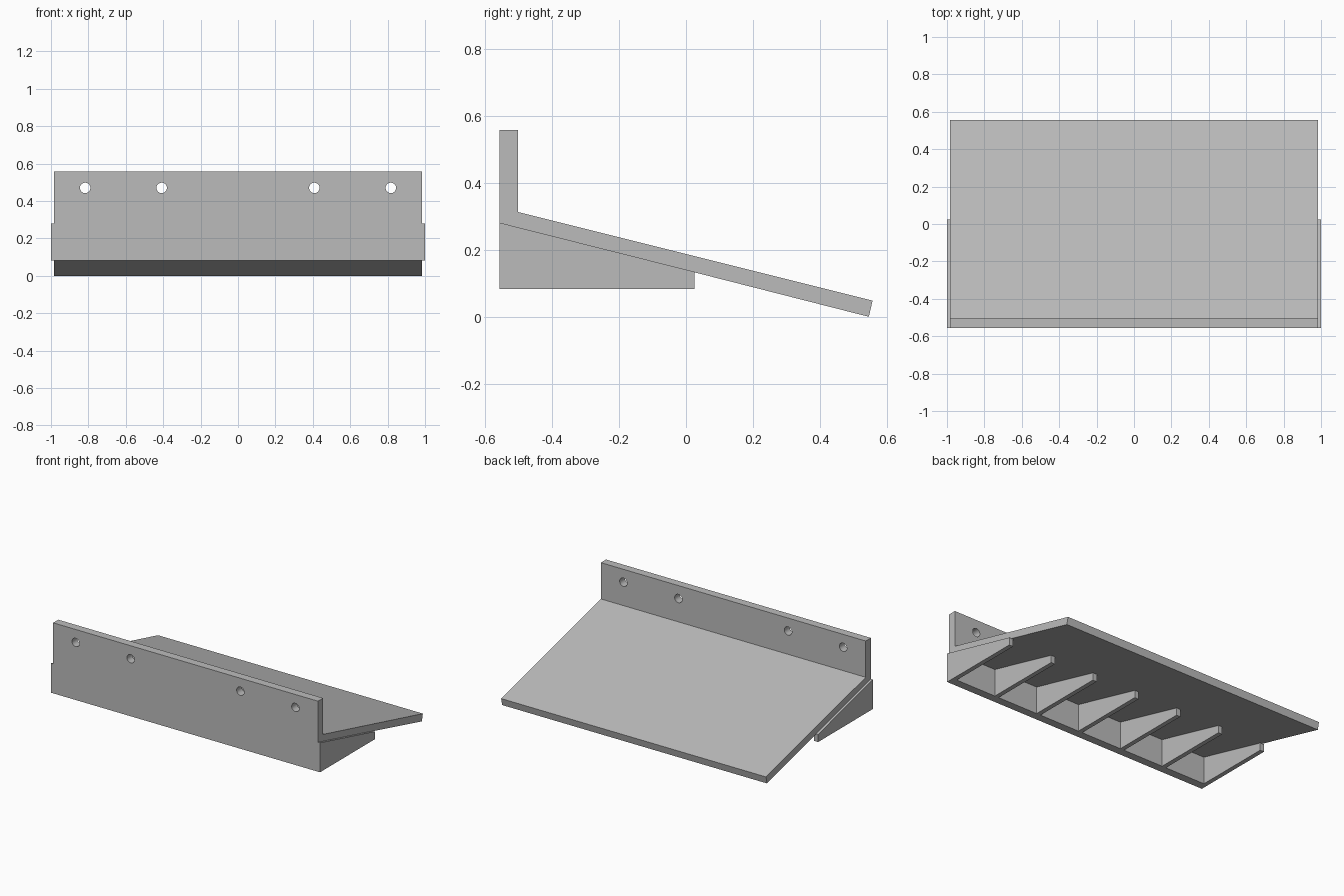
import bpy
import bmesh
from math import pi

cube = bpy.data.objects.get("Cube")
if cube:
    bpy.data.objects.remove(cube, do_unlink=True)

# Single grey finish
grey = bpy.data.materials.new("light_grey")
grey.use_nodes = True
colour = (0.5, 0.5, 0.5, 1)
grey.diffuse_color = colour
grey.node_tree.nodes["Principled BSDF"].inputs["Base Color"].default_value = colour

FRONT, WALL_BACK, RIB_END = -0.557, -0.502, 0.025
BASE = 0.083
RIB_COUNT, RIB_WIDTH = 7, 0.03
SLAB_HALF = 0.985


def underside(y):
    """Height of the sloping slab's lower face."""
    return 0.281 - 0.2518 * (y - FRONT)


def extrude_profile(name, profile, x_min, x_max):
    """Sweep a (y, z) outline along x."""
    bm = bmesh.new()
    face = bm.faces.new([bm.verts.new((x_min, y, z)) for y, z in profile])
    swept = bmesh.ops.extrude_face_region(bm, geom=[face])["geom"]
    verts = [v for v in swept if isinstance(v, bmesh.types.BMVert)]
    bmesh.ops.translate(bm, verts=verts, vec=(x_max - x_min, 0, 0))
    bmesh.ops.recalc_face_normals(bm, faces=bm.faces[:])
    mesh = bpy.data.meshes.new(name)
    bm.to_mesh(mesh)
    bm.free()
    mesh.materials.append(grey)
    obj = bpy.data.objects.new(name, mesh)
    bpy.context.collection.objects.link(obj)
    return obj


# Sloping shelf with upright mounting flange, one folded profile
shelf = extrude_profile("shelf_and_flange", [
    (FRONT, underside(FRONT)), (0.546, 0.0), (0.557, 0.048),
    (WALL_BACK, 0.313), (WALL_BACK, 0.557), (FRONT, 0.557),
], -SLAB_HALF, SLAB_HALF)

# Screw holes through the flange
for i, x in enumerate((-0.817, -0.408, 0.408, 0.817)):
    bpy.ops.mesh.primitive_cylinder_add(
        vertices=32, radius=0.028, depth=0.2,
        location=(x, FRONT, 0.47), rotation=(pi / 2, 0, 0))
    cutter = bpy.context.object
    cutter.name = f"screw_hole_cutter_{i + 1}"
    cutter.data.materials.append(grey)
    cutter.hide_render = True
    cutter.hide_set(True)
    cutter.display_type = 'WIRE'
    hole = shelf.modifiers.new(f"screw_hole_{i + 1}", 'BOOLEAN')
    hole.operation = 'DIFFERENCE'
    hole.solver = 'EXACT'
    hole.object = cutter

# Bake the holes, then drop the cutters
bpy.ops.object.select_all(action='DESELECT')
bpy.context.view_layer.objects.active = shelf
shelf.select_set(True)
for modifier in list(shelf.modifiers):
    cutter = modifier.object
    bpy.ops.object.modifier_apply(modifier=modifier.name)
    bpy.data.objects.remove(cutter, do_unlink=True)
bpy.ops.object.shade_smooth_by_angle()

# Front wall below the flange
extrude_profile("front_wall", [
    (FRONT, BASE), (WALL_BACK, BASE),
    (WALL_BACK, underside(WALL_BACK)), (FRONT, underside(FRONT)),
], -1, 1)

# Evenly spaced support ribs under the shelf
pitch = (2 - RIB_WIDTH) / (RIB_COUNT - 1)
for i in range(RIB_COUNT):
    x = -1 + i * pitch
    extrude_profile(f"support_rib_{i + 1}", [
        (WALL_BACK, BASE), (RIB_END, BASE),
        (RIB_END, underside(RIB_END)), (WALL_BACK, underside(WALL_BACK)),
    ], x, x + RIB_WIDTH)
